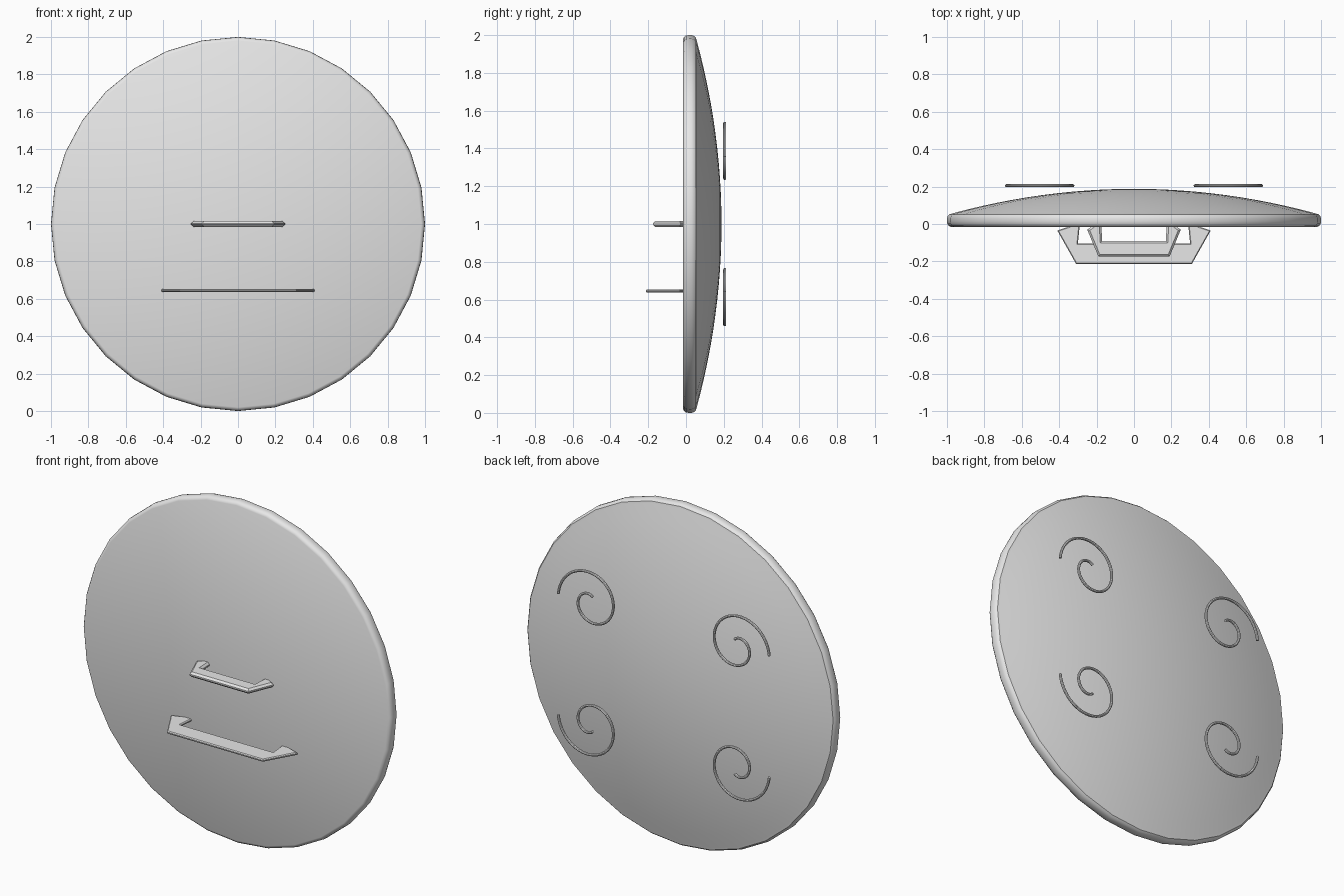
import bpy, bmesh, math

if "Cube" in bpy.data.objects:
    bpy.data.objects.remove(bpy.data.objects["Cube"])

grey = bpy.data.materials.new("light_grey")
grey.diffuse_color = (0.8, 0.8, 0.8, 1)
grey.use_nodes = True
grey.node_tree.nodes["Principled BSDF"].inputs["Base Color"].default_value = grey.diffuse_color

SIDES = 32


def finish(bm, name, smooth=None):
    bmesh.ops.remove_doubles(bm, verts=bm.verts, dist=1e-5)
    bmesh.ops.recalc_face_normals(bm, faces=bm.faces)
    me = bpy.data.meshes.new(name)
    bm.to_mesh(me)
    bm.free()
    me.materials.append(grey)
    ob = bpy.data.objects.new(name, me)
    bpy.context.collection.objects.link(ob)
    bpy.ops.object.select_all(action='DESELECT')
    ob.select_set(True)
    bpy.context.view_layer.objects.active = ob
    if smooth:
        bpy.ops.object.shade_smooth_by_angle(angle=math.radians(smooth))
    return ob


def lathe(name, profile):
    """Spin (radius, y) points around the y axis through z = 1."""
    bm = bmesh.new()
    vs = [bm.verts.new((0, y, 1 + r)) for r, y in profile]
    es = [bm.edges.new(p) for p in zip(vs, vs[1:])]
    bmesh.ops.spin(bm, geom=vs + es, cent=(0, 0, 1), axis=(0, 1, 0),
                   angle=2 * math.pi, steps=SIDES)
    return finish(bm, name, 35)


# Flat front board with a rounded rim
lathe("shield_rim", [(0, -0.015), (0.98, -0.015), (0.99, -0.01), (0.998, 0.0),
                     (1.0, 0.015), (1.0, 0.03), (0.996, 0.043),
                     (0.988, 0.052), (0.975, 0.055)])

# Shallow domed outer face
N = 12
lathe("shield_dome", [(0.978 * i / N, 0.188 - 0.133 * (i / N) ** 2)
                      for i in range(N + 1)])


def handle(name, half, z, thick, bevel):
    """Thin mirrored bracket lying in the xy plane."""
    bm = bmesh.new()
    pts = half + [(-x, y) for x, y in reversed(half)]
    f = bm.faces.new([bm.verts.new((x, y, z - thick / 2)) for x, y in pts])
    ext = bmesh.ops.extrude_face_region(bm, geom=[f])
    top = [v for v in ext['geom'] if isinstance(v, bmesh.types.BMVert)]
    bmesh.ops.translate(bm, verts=top, vec=(0, 0, thick))
    edges = [e for e in bm.edges
             if abs(e.verts[0].co.z - e.verts[1].co.z) < 1e-6]
    bmesh.ops.bevel(bm, geom=edges, offset=bevel, segments=1,
                    affect='EDGES', profile=0.5)
    finish(bm, name)


# Hand grip and forearm bracket
handle("hand_grip", [(0.19, -0.175), (0.25, -0.03), (0.215, -0.005),
                     (0.175, -0.005), (0.17, -0.09)], 1.0, 0.03, 0.011)
handle("arm_bracket", [(0.31, -0.213), (0.41, -0.035), (0.32, -0.005),
                       (0.29, -0.005), (0.30, -0.105)], 0.645, 0.016, 0.005)


def spiral(name, sx, sz):
    """Round-wire spiral floating just off the dome."""
    cu = bpy.data.curves.new(name, 'CURVE')
    cu.dimensions = '3D'
    cu.bevel_depth = 0.0078
    cu.bevel_resolution = 2
    cu.use_fill_caps = True
    steps, sweep = 64, 8.2
    sp = cu.splines.new('POLY')
    sp.points.add(steps)
    for i, p in enumerate(sp.points):
        a = sweep * i / steps
        r = 0.21 - 0.0207 * a
        p.co = (sx * (0.4725 + r * math.cos(a)), 0.205,
                1 + sz * (0.355 + r * math.sin(a)), 1)
    cu.materials.append(grey)
    ob = bpy.data.objects.new(name, cu)
    bpy.context.collection.objects.link(ob)
    bpy.ops.object.select_all(action='DESELECT')
    ob.select_set(True)
    bpy.context.view_layer.objects.active = ob
    bpy.ops.object.convert(target='MESH')
    bpy.ops.object.shade_smooth_by_angle(angle=math.radians(40))


# Four mirrored spiral ornaments
for sx, side in ((1, "right"), (-1, "left")):
    for sz, level in ((1, "upper"), (-1, "lower")):
        spiral(f"{level}_{side}_spiral", sx, sz)
